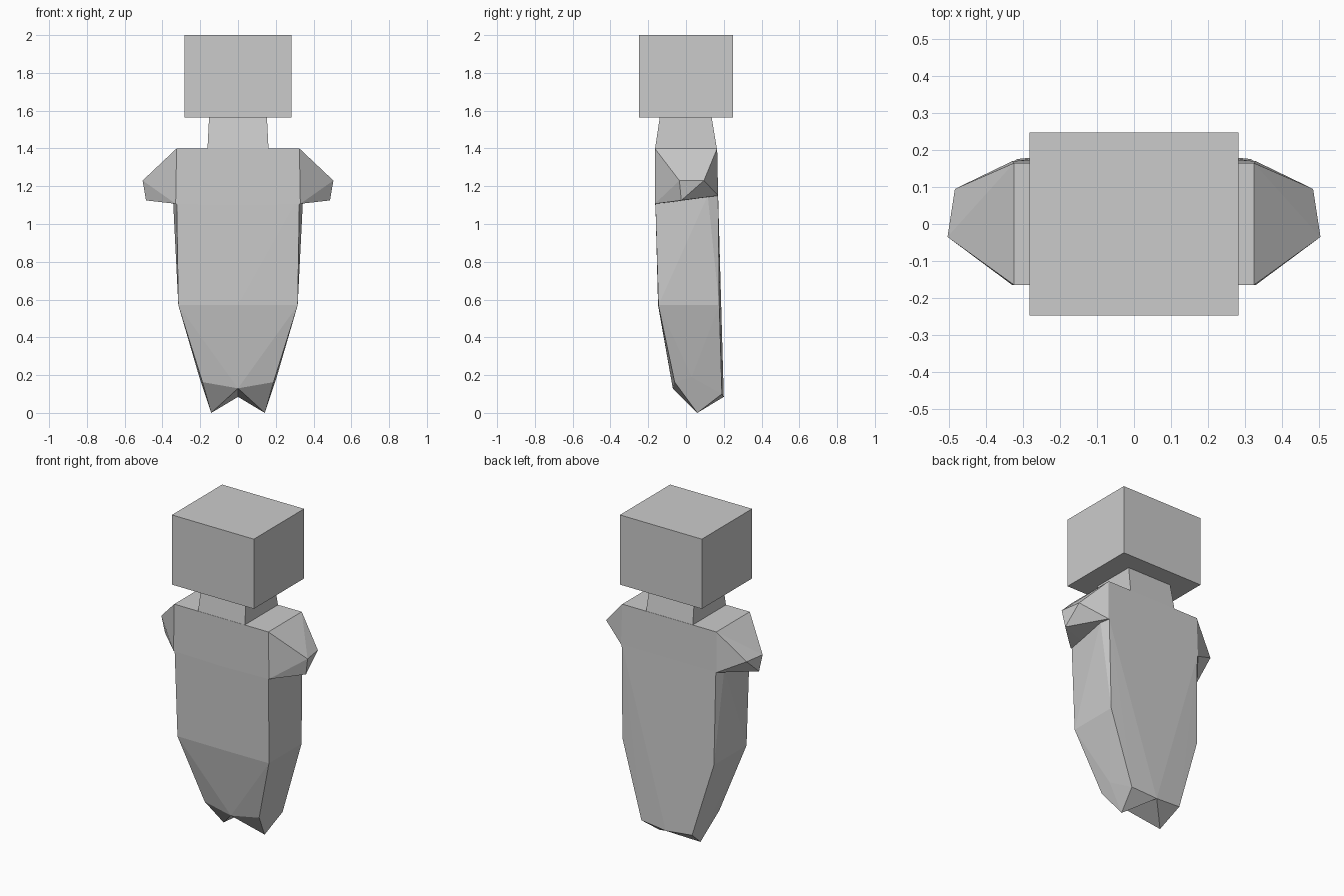
import bpy, bmesh

cube = bpy.data.objects.get("Cube")
if cube:
    bpy.data.objects.remove(cube, do_unlink=True)

grey = bpy.data.materials.new("light_grey")
grey.use_nodes = True
colour = (0.6, 0.6, 0.6, 1)
grey.diffuse_color = colour
grey.node_tree.nodes["Principled BSDF"].inputs["Base Color"].default_value = colour


def finish(bm, name):
    bmesh.ops.recalc_face_normals(bm, faces=bm.faces)
    mesh = bpy.data.meshes.new(name)
    bm.to_mesh(mesh)
    bm.free()
    mesh.materials.append(grey)
    obj = bpy.data.objects.new(name, mesh)
    bpy.context.collection.objects.link(obj)
    return obj


def mirrored_hull(name, corners):
    """Faceted half shape, carried to the centre plane and mirrored."""
    bm = bmesh.new()
    for co in corners:
        bm.verts.new(co)
    hull = bmesh.ops.convex_hull(bm, input=bm.verts)
    loose = [v for v in hull["geom_interior"] if isinstance(v, bmesh.types.BMVert)]
    bmesh.ops.delete(bm, geom=loose, context="VERTS")
    inner = [f for f in bm.faces if all(abs(v.co.x) < 1e-5 for v in f.verts)]
    bmesh.ops.delete(bm, geom=inner, context="FACES")
    obj = finish(bm, name)
    obj.modifiers.new("Mirror", "MIRROR")
    return obj


def tapered_block(name, bottom, top):
    """Block between two centred rectangles given as half x, y min, y max, z."""
    bm = bmesh.new()
    rings = []
    for hx, y0, y1, z in (bottom, top):
        rings.append([bm.verts.new(c) for c in
                      ((-hx, y0, z), (hx, y0, z), (hx, y1, z), (-hx, y1, z))])
    low, high = rings
    bm.faces.new(low[::-1])
    bm.faces.new(high)
    for i in range(4):
        j = (i + 1) % 4
        bm.faces.new((low[i], low[j], high[j], high[i]))
    return finish(bm, name)


# Head and neck
tapered_block("head", (0.283, -0.248, 0.248, 1.565), (0.283, -0.248, 0.248, 2.0))
tapered_block("neck", (0.162, -0.165, 0.165, 1.39), (0.153, -0.138, 0.135, 1.57))

# Broad chest with pointed shoulders, pulled in towards the tips
mirrored_hull("shoulders", [
    (0, -0.165, 1.4), (0, 0.165, 1.4), (0, -0.165, 1.1), (0, 0.17, 1.15),
    (0.325, -0.165, 1.4), (0.325, 0.165, 1.4),
    (0.33, -0.165, 1.107), (0.33, 0.17, 1.15),
    (0.505, -0.035, 1.23), (0.485, 0.095, 1.23), (0.487, -0.025, 1.125),
])

# Torso narrowing to a notched, pointed foot
mirrored_hull("torso", [
    (0, -0.163, 1.15), (0, 0.17, 1.15), (0, -0.148, 0.57), (0, 0.178, 0.57),
    (0.325, -0.163, 1.15), (0.345, 0.115, 1.15), (0.325, 0.17, 1.15),
    (0.316, -0.146, 0.57), (0.316, 0.176, 0.57),
    (0, -0.07, 0.13), (0.188, -0.06, 0.163), (0.205, 0.03, 0.19),
    (0.142, 0.06, 0.0), (0.175, 0.19, 0.1), (0, 0.2, 0.085),
])
